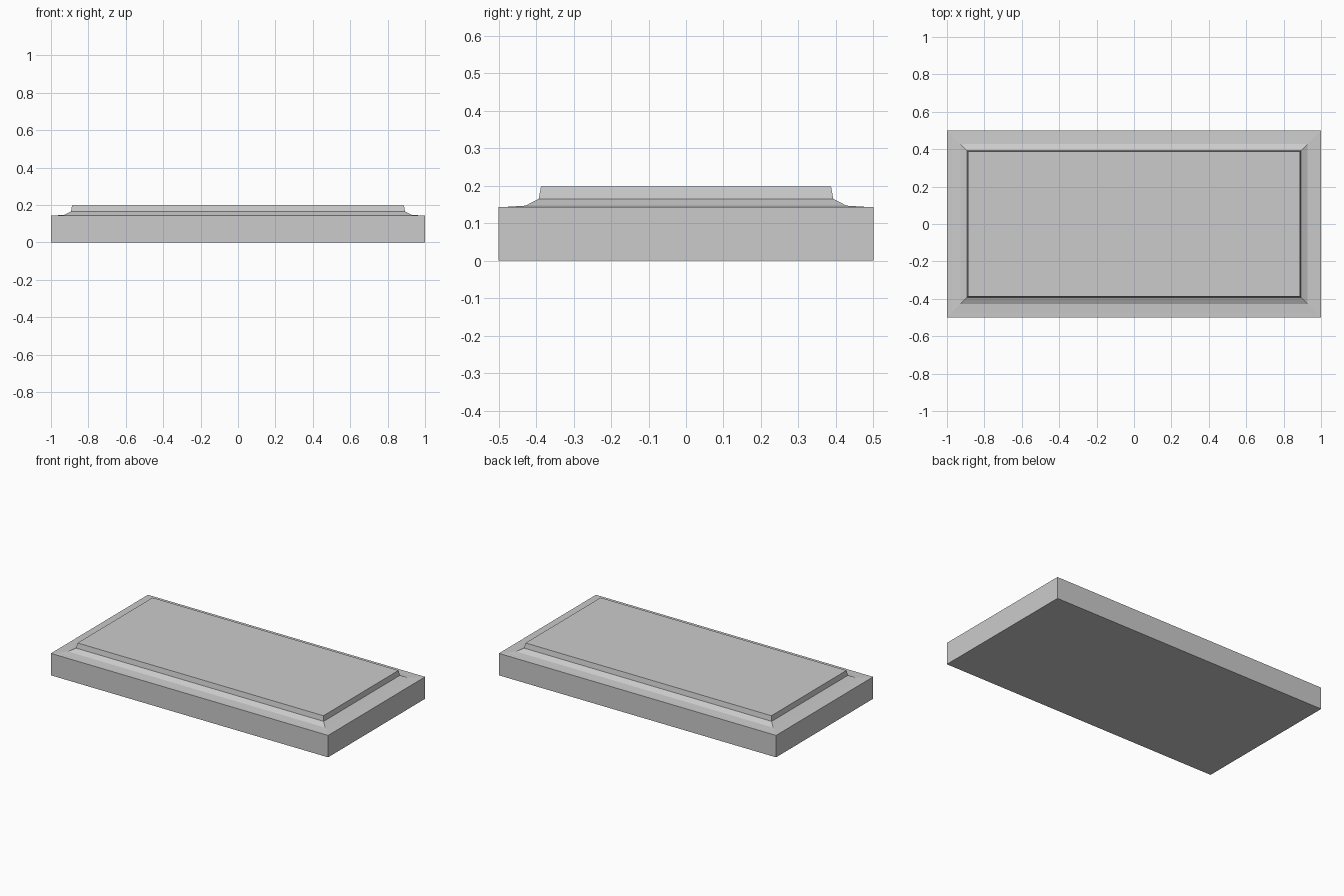
import bpy, bmesh

if "Cube" in bpy.data.objects:
    bpy.data.objects.remove(bpy.data.objects["Cube"])

HALF_X, HALF_Y = 1.0, 0.5
# Moulding profile: (inset from the outer edge, height)
PROFILE = [(0, 0), (0, 0.143), (0.025, 0.144), (0.072, 0.147),
           (0.107, 0.165), (0.113, 0.198)]


def rectangle_ring(bm, inset, z):
    x, y = HALF_X - inset, HALF_Y - inset
    return [bm.verts.new((sx * x, sy * y, z))
            for sx, sy in ((-1, -1), (1, -1), (1, 1), (-1, 1))]


# Rectangular plinth with a stepped, mitred top edge
bm = bmesh.new()
rings = [rectangle_ring(bm, inset, z) for inset, z in PROFILE]
for low, high in zip(rings, rings[1:]):
    for i in range(4):
        j = (i + 1) % 4
        bm.faces.new((low[i], low[j], high[j], high[i]))

# Underside and flat top
bm.faces.new(rings[0][::-1])
bm.faces.new(rings[-1])

mesh = bpy.data.meshes.new("plinth")
bm.to_mesh(mesh)
bm.free()
plinth = bpy.data.objects.new("plinth", mesh)
bpy.context.collection.objects.link(plinth)
